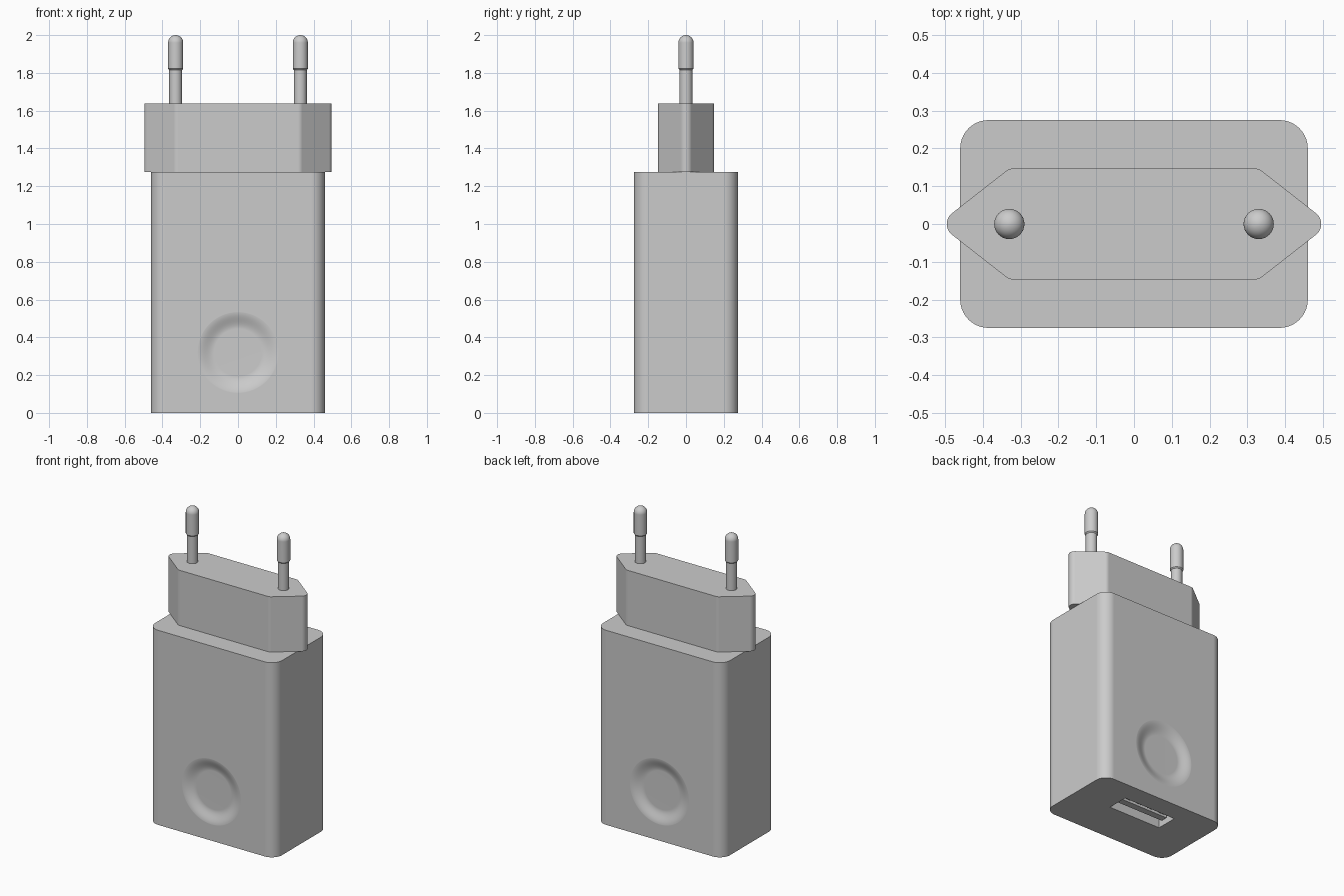
import bpy, bmesh, math
from mathutils import Vector, Matrix

if "Cube" in bpy.data.objects:
    bpy.data.objects.remove(bpy.data.objects["Cube"])

grey = bpy.data.materials.new("plastic grey")
grey.use_nodes = True
colour = (0.6, 0.6, 0.6, 1)
grey.diffuse_color = colour
grey.node_tree.nodes["Principled BSDF"].inputs["Base Color"].default_value = colour


def make(name, bm):
    bmesh.ops.recalc_face_normals(bm, faces=bm.faces)
    me = bpy.data.meshes.new(name)
    bm.to_mesh(me)
    bm.free()
    me.materials.append(grey)
    ob = bpy.data.objects.new(name, me)
    bpy.context.collection.objects.link(ob)
    return ob


def rounded(points, radius, steps=10):
    """Round every corner of a convex counter-clockwise outline."""
    out = []
    for i, p in enumerate(points):
        p = Vector(p)
        a = (Vector(points[i - 1]) - p).normalized()
        b = (Vector(points[(i + 1) % len(points)]) - p).normalized()
        half = a.angle(b) / 2
        centre = p + (a + b).normalized() * radius / math.sin(half)
        start = p + a * radius / math.tan(half) - centre
        turn = math.pi - 2 * half
        for k in range(steps + 1):
            t = turn * k / steps
            c, s = math.cos(t), math.sin(t)
            out.append(centre + Vector((c * start.x - s * start.y, s * start.x + c * start.y)))
    return out


def prism(name, outline, z0, z1):
    bm = bmesh.new()
    face = bm.faces.new([bm.verts.new((p[0], p[1], z0)) for p in outline])
    ext = bmesh.ops.extrude_face_region(bm, geom=[face])["geom"]
    bmesh.ops.translate(bm, vec=(0, 0, z1 - z0), verts=[v for v in ext if isinstance(v, bmesh.types.BMVert)])
    return make(name, bm)


def lathe(name, profile, matrix, segments=48):
    """Spin (radius, height) points round z, then place them."""
    bm = bmesh.new()
    verts = [bm.verts.new((r, 0, z)) for r, z in profile]
    edges = [bm.edges.new(pair) for pair in zip(verts, verts[1:])]
    bmesh.ops.spin(bm, geom=verts + edges, cent=(0, 0, 0), axis=(0, 0, 1),
                   angle=2 * math.pi, steps=segments)
    bmesh.ops.remove_doubles(bm, verts=bm.verts, dist=1e-5)
    bm.transform(matrix)
    return make(name, bm)


def rect(w, h, cx=0, cy=0):
    return [(cx - w, cy - h), (cx + w, cy - h), (cx + w, cy + h), (cx - w, cy + h)]


def smooth(ob):
    bpy.ops.object.select_all(action="DESELECT")
    ob.select_set(True)
    bpy.context.view_layer.objects.active = ob
    bpy.ops.object.shade_smooth_by_angle(angle=math.radians(32))
    mod = ob.modifiers.new("flat face normals", "WEIGHTED_NORMAL")
    mod.keep_sharp = True


def cut(ob, cutter):
    mod = ob.modifiers.new("cut", "BOOLEAN")
    mod.operation = "DIFFERENCE"
    mod.solver = "EXACT"
    mod.object = cutter
    bpy.context.view_layer.objects.active = ob
    bpy.ops.object.modifier_apply(modifier=mod.name)
    bpy.data.objects.remove(cutter)


# Main housing
body_y = 0.275
body = prism("housing", rounded(rect(0.46, body_y), 0.075), 0, 1.275)

# Soft round thumb dimples on front and back
depth, inner, outer = 0.025, 0.125, 0.22
dish = [(0, -depth)]
for k in range(13):
    t = k / 12
    dish.append((inner + (outer - inner) * t, -depth * (1 + math.cos(math.pi * t)) / 2 + 0.0003 * t))
dish += [(outer + 0.01, 0.03), (0, 0.03)]
for side in (-1, 1):
    place = Matrix.Translation((0, side * body_y, 0.32)) @ Matrix.Rotation(-side * math.pi / 2, 4, "X")
    cut(body, lathe("dimple_cutter", dish, place, 64))

# Socket opening in the underside
port_y = 0.075
cut(body, prism("port_cutter", rect(0.19, 0.07, 0, port_y), -0.05, 0.3))
smooth(body)

# Socket tongue and its four contacts
prism("port_tongue", rect(0.17, 0.022, 0, port_y), 0.02, 0.3)
for i in range(4):
    x = (i - 1.5) * 0.085
    prism("port_contact", rect(0.018, 0.006, x, port_y + 0.027), 0.035, 0.3)

# Six-sided plug block
tip, shoulder, half = 0.518, 0.33, 0.147
hexagon = [(-tip, 0), (-shoulder, -half), (shoulder, -half), (tip, 0), (shoulder, half), (-shoulder, half)]
smooth(prism("plug_block", rounded(hexagon, 0.036), 1.275, 1.637))

# Two round-ended pins
thick = 0.04
pin = [(0, 1.6), (0.034, 1.6), (0.034, 1.815), (thick, 1.822)]
for k in range(11):
    a = math.pi / 2 * k / 10
    pin.append((thick * math.cos(a), 2 - thick + thick * math.sin(a)))
for side, name in ((-1, "right_pin"), (1, "left_pin")):
    smooth(lathe(name, pin, Matrix.Translation((side * 0.33, 0, 0)), 32))
